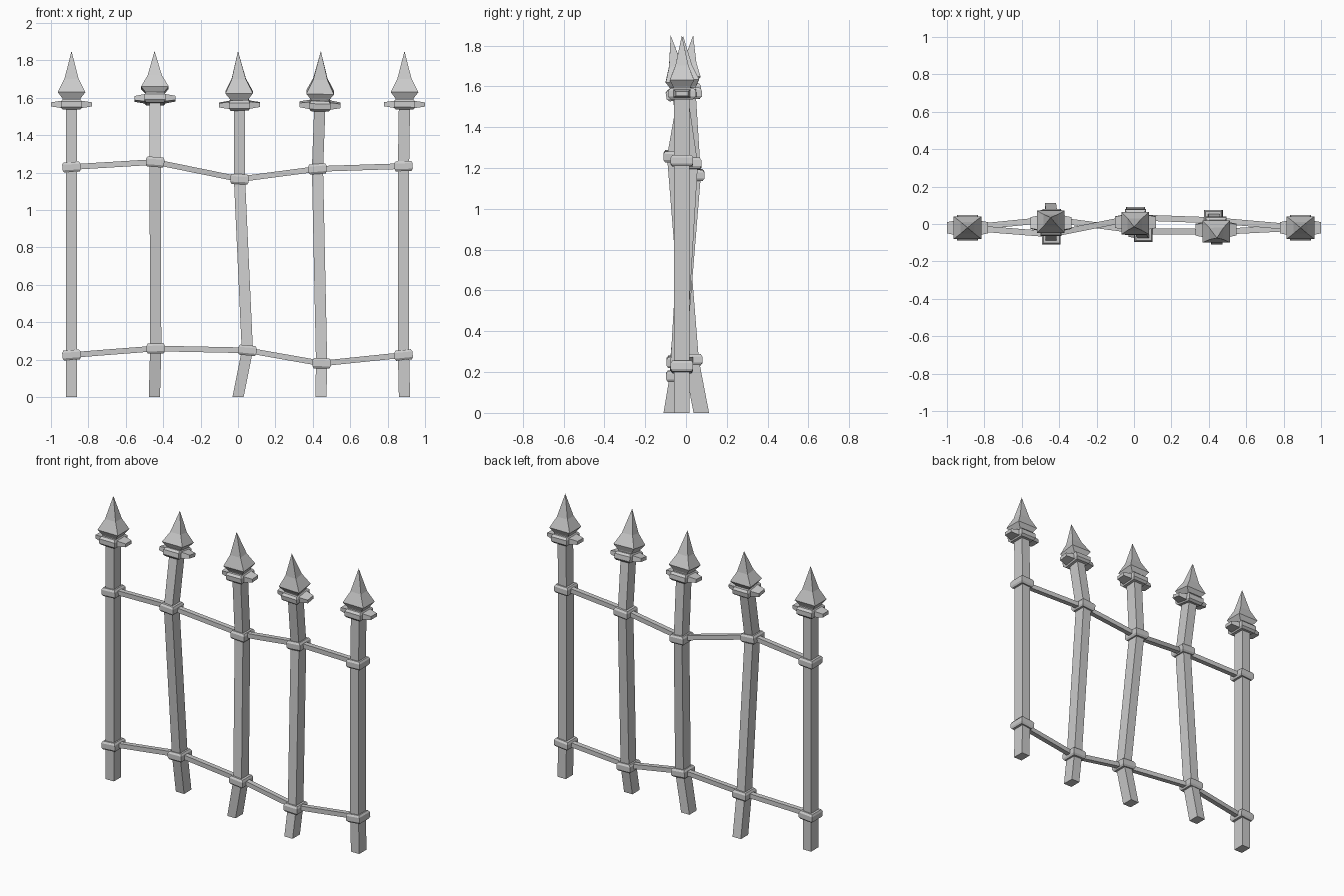
import bpy
import bmesh
from mathutils import Vector as V

if "Cube" in bpy.data.objects:
    bpy.data.objects.remove(bpy.data.objects["Cube"])

X, Y, Z = V((1, 0, 0)), V((0, 1, 0)), V((0, 0, 1))


def loft(name, rings):
    """Closed four-sided solid through rings of (centre, half vector u, half vector v)."""
    bm = bmesh.new()
    loops = [[bm.verts.new(c + a * u + b * v) for a, b in ((-1, -1), (1, -1), (1, 1), (-1, 1))]
             for c, u, v in rings]
    for lo, hi in zip(loops, loops[1:]):
        for i in range(4):
            j = (i + 1) % 4
            bm.faces.new((lo[i], lo[j], hi[j], hi[i]))
    bm.faces.new(loops[0][::-1])
    bm.faces.new(loops[-1])
    bmesh.ops.remove_doubles(bm, verts=bm.verts, dist=0.0002)
    bmesh.ops.recalc_face_normals(bm, faces=bm.faces)
    me = bpy.data.meshes.new(name)
    bm.to_mesh(me)
    bm.free()
    ob = bpy.data.objects.new(name, me)
    bpy.context.collection.objects.link(ob)
    return ob


def stack(name, c, x, z, profile):
    """Loft along local z; profile rows are (height, half x, half y)."""
    y = z.cross(x).normalized()
    return loft(name, [(c + z * h, x * a, y * b) for h, a, b in profile])


# Each bent post: ground, lower joint, upper joint, cap collar, tip
posts = [
    [(-.89, -.02, 0), (-.89, -.02, .225), (-.89, -.02, 1.23), (-.89, -.02, 1.565), (-.89, -.02, 1.85)],
    [(-.447, .075, 0), (-.44, .025, .26), (-.443, -.055, 1.257), (-.444, .005, 1.595), (-.446, .035, 1.85)],
    [(0, -.03, 0), (.05, -.04, .25), (.008, .035, 1.165), (.008, .01, 1.563), (0, -.015, 1.85)],
    [(.443, -.072, 0), (.447, -.042, .18), (.425, .02, 1.22), (.438, -.03, 1.563), (.443, -.075, 1.85)],
    [(.89, -.02, 0), (.885, -.02, .225), (.885, -.02, 1.235), (.89, -.02, 1.565), (.89, -.02, 1.85)],
]
posts = [[V(p) for p in row] for row in posts]

for i, pts in enumerate(posts):
    loft("post", [(p, X * .03, Y * .038) for p in pts[:4]])

    # Cap collar with side tabs, leaning with the top of the post
    cap, tip = pts[3], pts[4]
    up = (tip - pts[2]).normalized()
    side = (X - up * X.dot(up)).normalized()
    fwd = up.cross(side)
    stack("cap_collar", cap, side, up,
          [(-.028, .048, .055), (-.015, .056, .068), (.015, .056, .068), (.028, .048, .055)])
    loft("cap_tabs", [(cap + side * s, fwd * w, up * h) for s, w, h in
                      ((-.11, .03, .011), (-.05, .042, .02), (.05, .042, .02), (.11, .03, .011))])

    # Four-sided spear point
    axis = tip - cap
    n = axis.length
    stack("spear_point", cap, side, axis / n,
          [(.02, .045, .04), (n * .12, .05, .043), (n * .23, .074, .06),
           (n * .48, .038, .032), (n, 0, 0)])

    # Joint collars tilted with the rails
    for k in (1, 2):
        tan = posts[min(i + 1, 4)][k] - posts[max(i - 1, 0)][k]
        tan.y = 0
        tan.normalize()
        stack("joint_collar", pts[k], tan, tan.cross(Y),
              [(-.027, .042, .047), (-.015, .049, .055), (.015, .049, .055), (.027, .042, .047)])

# Rails running between joints
for k, name in ((1, "lower_rail"), (2, "upper_rail")):
    loft(name, [(p[k], Y * .016, Z * .015) for p in posts])
